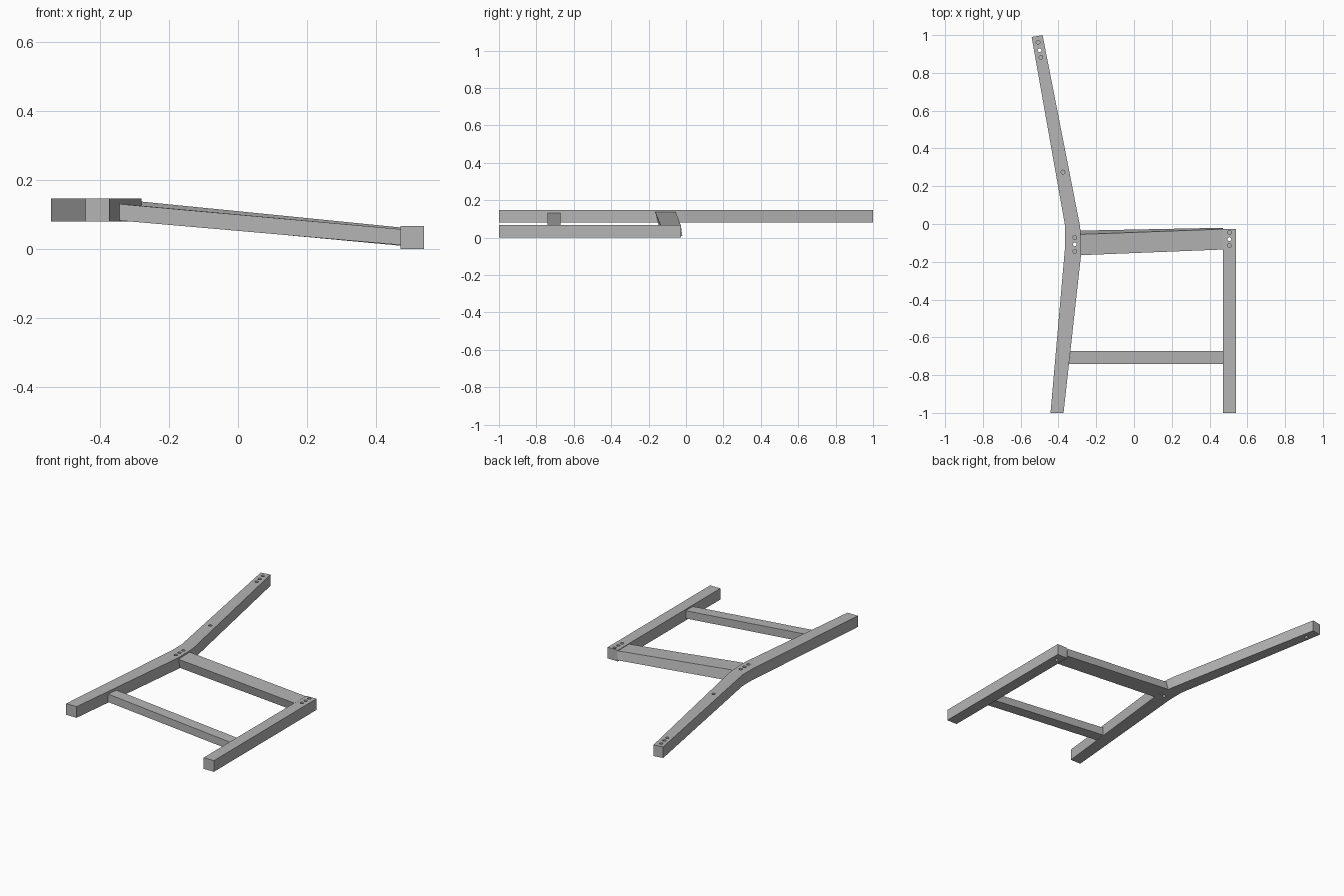
import bpy
import bmesh
from mathutils import Matrix, Vector

cube = bpy.data.objects.get("Cube")
if cube:
    bpy.data.objects.remove(cube, do_unlink=True)

grey = bpy.data.materials.new("plain_grey")
grey.use_nodes = True
colour = (0.46, 0.46, 0.46, 1)
grey.diffuse_color = colour
grey.node_tree.nodes["Principled BSDF"].inputs["Base Color"].default_value = colour


def make_object(name, bm):
    bmesh.ops.recalc_face_normals(bm, faces=bm.faces)
    mesh = bpy.data.meshes.new(name)
    bm.to_mesh(mesh)
    bm.free()
    mesh.materials.append(grey)
    obj = bpy.data.objects.new(name, mesh)
    bpy.context.collection.objects.link(obj)
    return obj


def extrude_outline(name, outline, z0, z1):
    """Flat bar from a plan outline."""
    bm = bmesh.new()
    base = bm.faces.new([bm.verts.new((x, y, z0)) for x, y in outline])
    top = bmesh.ops.extrude_face_region(bm, geom=[base])["geom"]
    verts = [g for g in top if isinstance(g, bmesh.types.BMVert)]
    bmesh.ops.translate(bm, verts=verts, vec=(0, 0, z1 - z0))
    return make_object(name, bm)


def loft_rail(name, start, end):
    """Four-sided rail between two end sections."""
    bm = bmesh.new()
    a, b = [[bm.verts.new(p) for p in ring] for ring in (start, end)]
    bm.faces.new(a)
    bm.faces.new(b)
    for i in range(4):
        j = (i + 1) % 4
        bm.faces.new((a[i], a[j], b[j], b[i]))
    return make_object(name, bm)


def drill(obj, top, through, blind, radius=0.01):
    """Bolt holes from the upper face; some pass all the way through."""
    bm = bmesh.new()
    for points, depth in ((through, 0.1), (blind, 0.035)):
        for x, y in points:
            bmesh.ops.create_cone(
                bm, cap_ends=True, segments=20, radius1=radius, radius2=radius,
                depth=depth + 0.02,
                matrix=Matrix.Translation(Vector((x, y, top + 0.01 - depth / 2))))
    cutter = make_object("hole_cutter", bm)
    cutter.hide_render = True
    mod = obj.modifiers.new("holes", "BOOLEAN")
    mod.operation = "DIFFERENCE"
    mod.solver = "EXACT"
    mod.object = cutter
    bpy.context.view_layer.objects.active = obj
    bpy.ops.object.modifier_apply(modifier=mod.name)
    bpy.data.objects.remove(cutter, do_unlink=True)


# Long bent back leg with its upper slanted part
back_leg = extrude_outline("back_leg", [
    (-0.442, -1), (-0.373, -1), (-0.28, -0.16), (-0.283, -0.04),
    (-0.288, 0), (-0.484, 1), (-0.542, 0.99), (-0.364, -0.015),
    (-0.364, -0.11)], 0.08, 0.147)
drill(back_leg, 0.147,
      through=[(-0.5, 0.92), (-0.313, -0.108)],
      blind=[(-0.508, 0.962), (-0.493, 0.882), (-0.376, 0.275),
             (-0.313, -0.072), (-0.313, -0.145)])

# Short straight front leg
front_leg = extrude_outline("front_leg", [
    (0.472, -1), (0.54, -1), (0.54, -0.027), (0.472, -0.027)], 0, 0.067)
drill(front_leg, 0.067, through=[(0.505, -0.08)],
      blind=[(0.505, -0.045), (0.505, -0.115)])

# Wide seat rail, tilted in section
loft_rail("seat_rail",
          [(-0.28, -0.165, 0.138), (-0.283, -0.055, 0.138),
           (-0.283, -0.035, 0.08), (-0.28, -0.15, 0.08)],
          [(0.472, -0.135, 0.063), (0.472, -0.027, 0.063),
           (0.472, -0.02, 0.01), (0.472, -0.123, 0.01)])

# Narrow lower stretcher
loft_rail("lower_stretcher",
          [(-0.344, -0.74, 0.131), (-0.336, -0.672, 0.131),
           (-0.336, -0.672, 0.083), (-0.344, -0.74, 0.083)],
          [(0.472, -0.74, 0.058), (0.472, -0.672, 0.058),
           (0.472, -0.672, 0.012), (0.472, -0.74, 0.012)])
